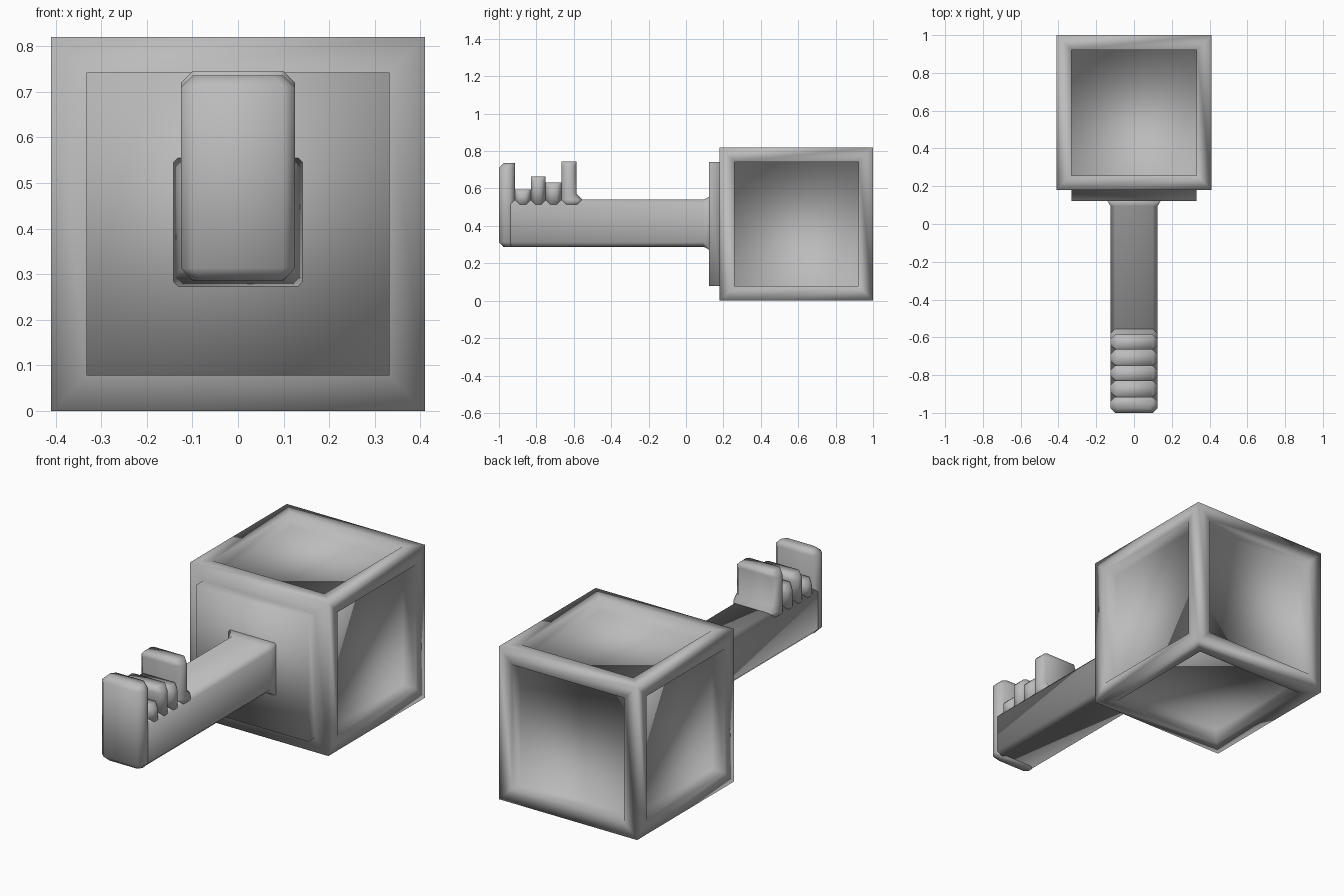
import bpy
import bmesh

cube = bpy.data.objects.get("Cube")
if cube:
    bpy.data.objects.remove(cube)

grey = bpy.data.materials.new("plain grey")
grey.use_nodes = True
grey.diffuse_color = (0.5, 0.5, 0.5, 1)
grey.node_tree.nodes["Principled BSDF"].inputs["Base Color"].default_value = (0.5, 0.5, 0.5, 1)


def finish(name, bm):
    """Turn a bmesh into a smooth shaded object."""
    bmesh.ops.recalc_face_normals(bm, faces=bm.faces)
    for f in bm.faces:
        f.smooth = True
    mesh = bpy.data.meshes.new(name)
    bm.to_mesh(mesh)
    bm.free()
    mesh.materials.append(grey)
    obj = bpy.data.objects.new(name, mesh)
    bpy.context.collection.objects.link(obj)
    return obj


def loft(name, axis, rings):
    """Skin chamfered rectangles: (position, half width, low, high, chamfer)."""
    bm = bmesh.new()
    loops = []
    for t, w, a, b, c in rings:
        outline = [(-w + c, a), (w - c, a), (w, a + c), (w, b - c),
                   (w - c, b), (-w + c, b), (-w, b - c), (-w, a + c)]
        loops.append([bm.verts.new((x, t, s) if axis == "y" else (x, s, t))
                      for x, s in outline])
    for low, high in zip(loops, loops[1:]):
        for i in range(8):
            j = (i + 1) % 8
            bm.faces.new((low[i], low[j], high[j], high[i]))
    bm.faces.new(loops[0])
    bm.faces.new(loops[-1])
    return finish(name, bm)


# Cube head: recessed panels, with the front panel raised instead
bm = bmesh.new()
bmesh.ops.create_cube(bm, size=0.82)
bmesh.ops.translate(bm, verts=bm.verts, vec=(0, 0.59, 0.41))
bm.normal_update()
panels = list(bm.faces)
bmesh.ops.inset_individual(bm, faces=panels, thickness=0.078, use_even_offset=True)
bm.normal_update()
for panel in panels:
    depth = 0.058 if panel.normal.y < -0.5 else -0.074
    bmesh.ops.inset_individual(bm, faces=[panel], thickness=0, depth=depth)
finish("cube_head", bm)

# Shaft, flaring where it meets the raised panel
W, C, BOTTOM, TOP = 0.125, 0.025, 0.288, 0.54
loft("shaft", "y", [
    (-0.965, W - 0.0006, BOTTOM, TOP, C),
    (0.095, W - 0.0006, BOTTOM, TOP, C),
    (0.128, W + 0.02, BOTTOM - 0.018, TOP + 0.018, 0.006)])

# Tall end tooth, chamfered all round its outer end
loft("end_tooth", "z", [
    (BOTTOM - 0.002, W - C, -0.975, -0.915, 0.02),
    (BOTTOM + C, W, -1, -0.915, C),
    (0.71, W, -1, -0.915, C),
    (0.735, W - C, -0.975, -0.915, 0.02)])

# Small stepped teeth
for n, (y0, y1, top) in enumerate([(-0.915, -0.83, 0.595),
                                   (-0.83, -0.75, 0.665),
                                   (-0.75, -0.665, 0.632)]):
    loft(f"middle_tooth_{n + 1}", "z", [
        (TOP - C, W, y0, y1, C),
        (top - C, W, y0, y1, C),
        (top, W - C, y0, y1, 0.01)])

# Tall inner tooth with a fillet at its foot
loft("inner_tooth", "z", [
    (TOP - C, W, -0.665, -0.555, C),
    (TOP, W, -0.665, -0.555, C),
    (TOP + 0.03, W, -0.665, -0.585, C),
    (0.72, W, -0.665, -0.585, C),
    (0.745, W - C, -0.665, -0.585, 0.01)])
